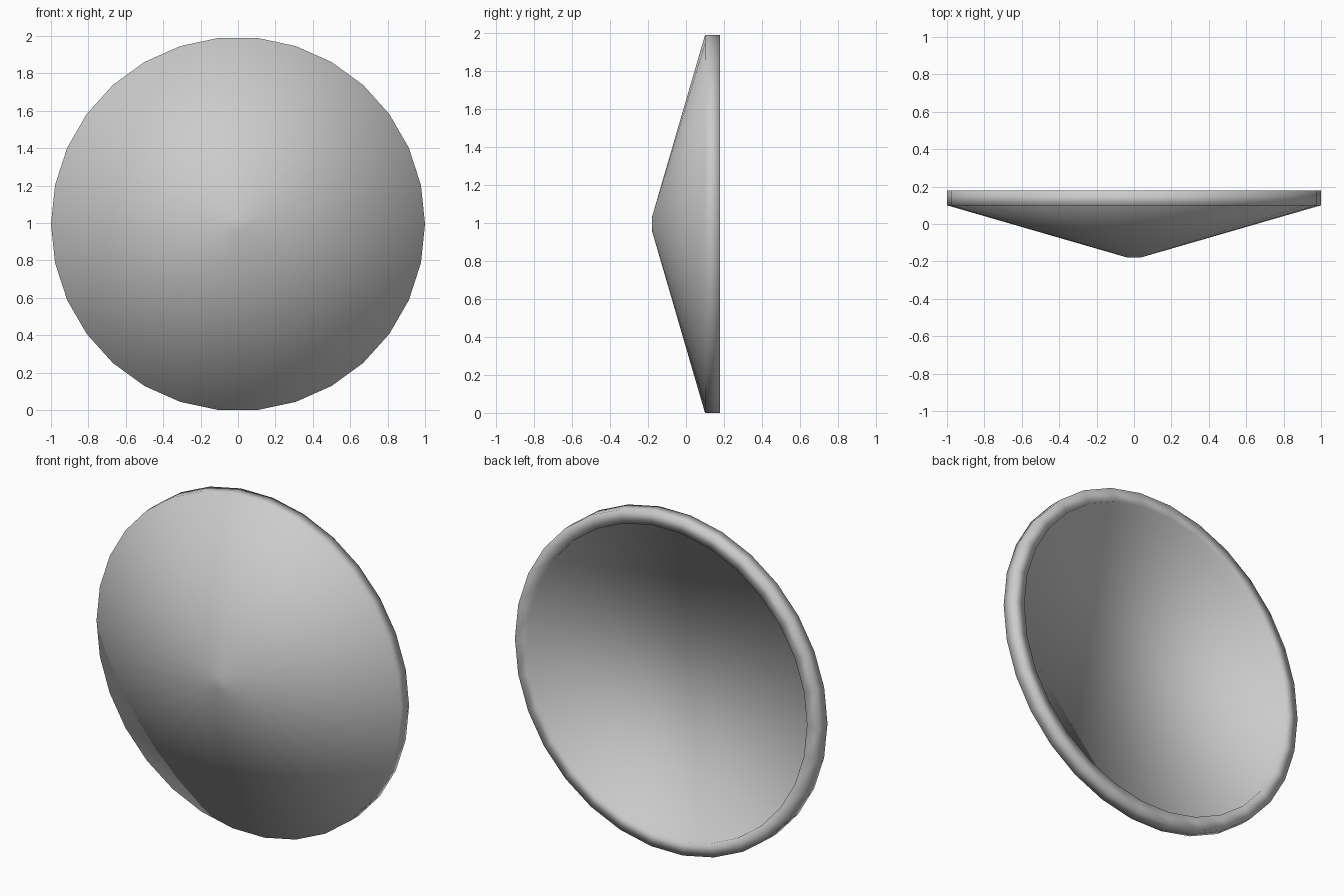
import bpy, bmesh
from math import cos, sin, pi, radians

if "Cube" in bpy.data.objects:
    bpy.data.objects.remove(bpy.data.objects["Cube"])

SIDES = 30
CENTRE_Z = sin(radians(84))          # flat edge of the polygon rests on z = 0
# (radius, y): cone, rim wall, back lip, recess
PROFILE = [(0.04, -0.178), (1.0, 0.10), (1.0, 0.178), (0.92, 0.178), (0.92, 0.10)]

bm = bmesh.new()

# Rings around the y axis
rings = [[bm.verts.new((r * cos(2 * pi * i / SIDES), y,
                        CENTRE_Z + r * sin(2 * pi * i / SIDES)))
          for i in range(SIDES)] for r, y in PROFILE]

# Cone front, rim wall, lip and recess wall
for a, b in zip(rings, rings[1:]):
    for i in range(SIDES):
        j = (i + 1) % SIDES
        bm.faces.new((a[i], a[j], b[j], b[i]))

# Blunt tip and flat recessed back
bm.faces.new(rings[0])
bm.faces.new(rings[-1])
bmesh.ops.recalc_face_normals(bm, faces=bm.faces)

mesh = bpy.data.meshes.new("conical_disc")
bm.to_mesh(mesh)
bm.free()
disc = bpy.data.objects.new("conical_disc", mesh)
bpy.context.collection.objects.link(disc)

# Smooth shading across cone, rim and lip
for p in mesh.polygons:
    p.use_smooth = True
